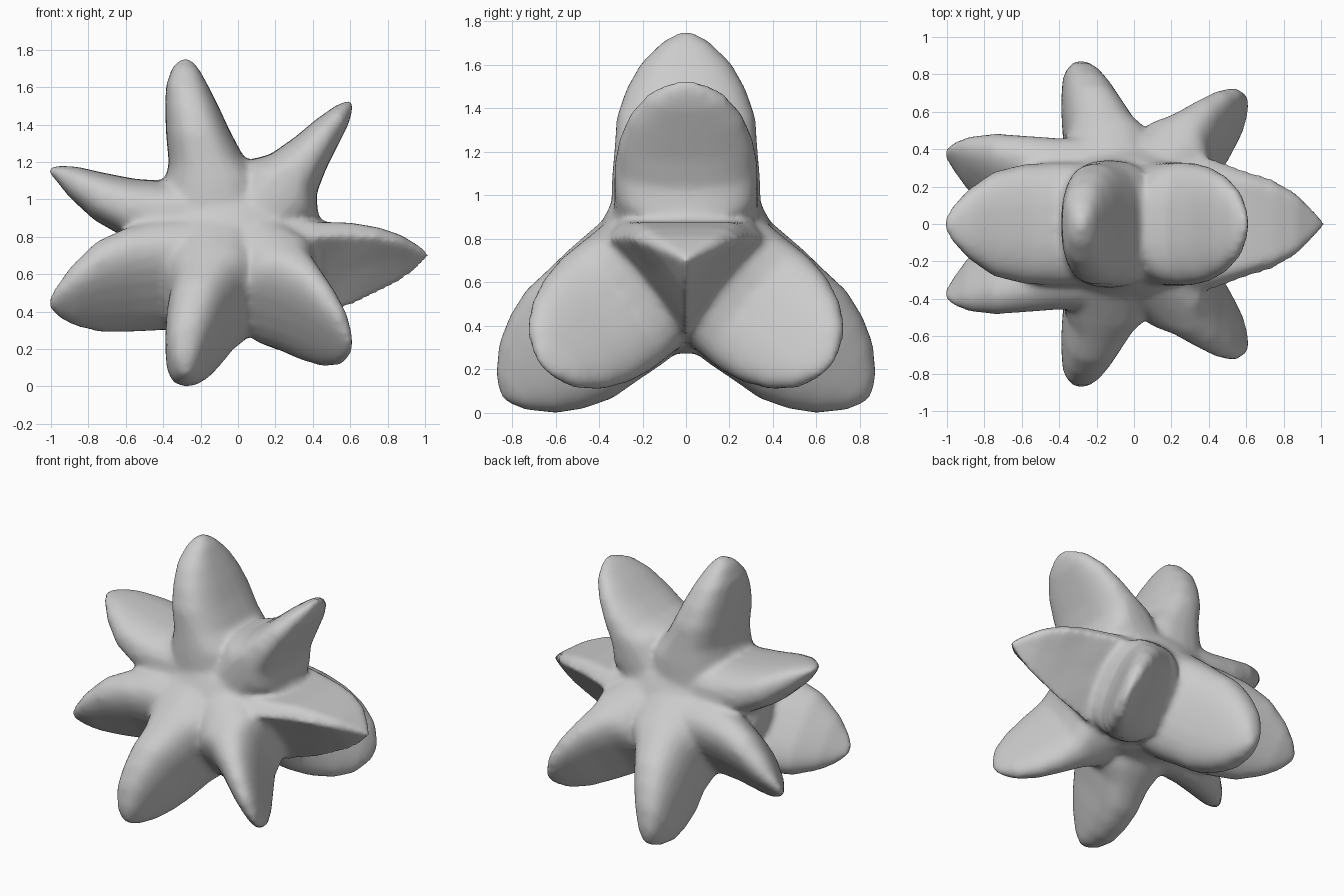
import bpy, bmesh
from math import sin, cos, pi, radians
from mathutils import Vector, Matrix

if "Cube" in bpy.data.objects:
    bpy.data.objects.remove(bpy.data.objects["Cube"])

bm = bmesh.new()


def loft(rings):
    """Skin a list of equal point rings and cap both ends."""
    vs = [[bm.verts.new(p) for p in r] for r in rings]
    n = len(vs[0])
    fs = []
    for a, b in zip(vs, vs[1:]):
        for i in range(n):
            j = (i + 1) % n
            fs.append(bm.faces.new((a[i], a[j], b[j], b[i])))
    fs.append(bm.faces.new(vs[0][::-1]))
    fs.append(bm.faces.new(vs[-1]))
    bmesh.ops.recalc_face_normals(bm, faces=fs)


def spow(c, e):
    return (abs(c) ** e) * (1 if c >= 0 else -1)


# petal arms: (edge a: x, height), (edge b: x, height), half width
LEFT = [(-.15, -.02, -.15, .46, .33), (-.45, .06, -.40, .43, .33),
        (-.63, .14, -.55, .44, .32), (-.77, .22, -.73, .475, .28),
        (-.90, .34, -.86, .505, .19), (-.98, .44, -.95, .51, .10),
        (-1.02, .485, -1.01, .505, .02)]
MID = [(-.42, .1, .2, .1, .35), (-.40, .40, .13, .45, .34),
       (-.37, .52, .03, .56, .33), (-.385, .68, -.045, .70, .32),
       (-.39, .82, -.10, .82, .275), (-.385, .94, -.155, .93, .21),
       (-.35, 1.04, -.21, 1.03, .11), (-.30, 1.085, -.26, 1.085, .02)]
RIGHT = [(-.1, .3, .2, .0, .33), (.05, .54, .43, .22, .33),
         (.17, .57, .42, .36, .33), (.30, .66, .47, .49, .31),
         (.42, .76, .535, .62, .26), (.52, .83, .59, .73, .18),
         (.58, .855, .61, .80, .09), (.605, .86, .615, .845, .02)]


def petal(sections, origin, up, side):
    rings = []
    for ax, av, bx, bv, w in sections:
        ring = []
        for k in range(24):
            t = 2 * pi * k / 24
            s, q = spow(cos(t), .8), spow(sin(t), .8)
            x = (ax + bx) / 2 + (bx - ax) / 2 * s
            v = (av + bv) / 2 + (bv - av) / 2 * s
            ring.append(origin + Vector((x, 0, 0)) + up * v + side * (q * w))
        rings.append(ring)
    loft(rings)


# three fans of petals around the x axis
low = radians(-39)
for z0, ang in ((.67, pi / 2), (.75, low), (.75, pi - low)):
    up = Vector((0, cos(ang), sin(ang)))
    side = Vector((0, -sin(ang), cos(ang)))
    for sections in (LEFT, MID, RIGHT):
        petal(sections, Vector((0, 0, z0)), up, side)

# single triangular arm pointing along +x: x, half width, top z, bottom z
rings = []
for x, w, t, b in [(.1, .40, .88, .30), (.4, .36, .88, .36), (.6, .29, .875, .43),
                   (.75, .24, .85, .50), (.87, .17, .81, .56),
                   (.96, .08, .755, .63), (1.02, .015, .71, .69)]:
    m = t - (t - b) * .15
    h = t - (t - b) * .55
    rings.append([(x, -w * .8, t), (x, w * .8, t), (x, w, m), (x, w * .5, h),
                  (x, 0, b), (x, -w * .5, h), (x, -w, m)])
loft(rings)

# central body
bmesh.ops.create_uvsphere(bm, u_segments=32, v_segments=16, radius=1,
                          matrix=Matrix.Translation((-.06, 0, .71))
                          @ Matrix.Diagonal((.56, .42, .44, 1)))

me = bpy.data.meshes.new("star_body")
bm.to_mesh(me)
bm.free()
ob = bpy.data.objects.new("star_body", me)
bpy.context.collection.objects.link(ob)

# fuse the parts and soften the joins
r = ob.modifiers.new("fuse", 'REMESH')
r.mode = 'VOXEL'
r.voxel_size = .02
r.use_smooth_shade = True
s = ob.modifiers.new("soften", 'SMOOTH')
s.factor = .5
s.iterations = 9
